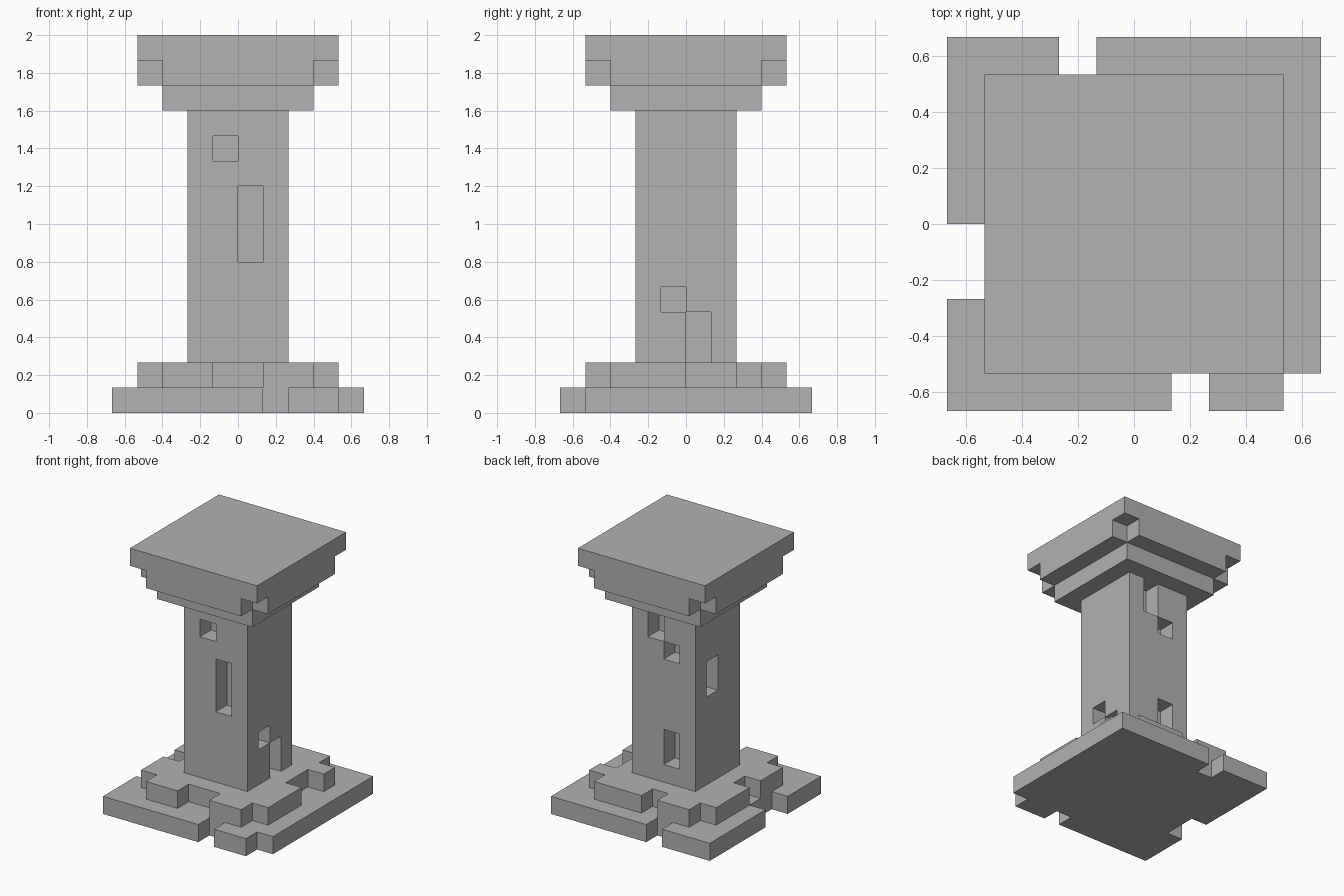
import bpy
import bmesh
from itertools import product
from mathutils import Vector

U = 2 / 15  # size of one stone block

default = bpy.data.objects.get("Cube")
if default:
    bpy.data.objects.remove(default, do_unlink=True)

stone = bpy.data.materials.new("grey_stone")
stone.use_nodes = True
GREY = (0.445, 0.445, 0.445, 1)
stone.diffuse_color = GREY
stone.node_tree.nodes["Principled BSDF"].inputs["Base Color"].default_value = GREY


def cells(x0, x1, y0, y1, z0, z1):
    """All block positions within a box."""
    return set(product(range(x0, x1), range(y0, y1), range(z0, z1)))


def square(half, z0, z1):
    return cells(-half, half, -half, half, z0, z1)


def corners(half, z):
    """The four corner blocks of a square layer."""
    return set(product((-half, half - 1), (-half, half - 1), (z,)))


def build(name, filled):
    """Outer skin of a set of blocks, with flat areas merged."""
    bm = bmesh.new()
    for cell in filled:
        middle = Vector(cell) + Vector((0.5, 0.5, 0.5))
        for axis, sign in product(range(3), (-1, 1)):
            n = Vector((0, 0, 0))
            n[axis] = sign
            if tuple(int(c + d) for c, d in zip(cell, n)) in filled:
                continue
            a = Vector((n.y, n.z, n.x)) / 2
            b = n.cross(a)
            centre = middle + n / 2
            ring = (centre - a - b, centre + a - b, centre + a + b, centre - a + b)
            bm.faces.new([bm.verts.new(p * U) for p in ring])
    bmesh.ops.remove_doubles(bm, verts=bm.verts[:], dist=U / 100)
    bmesh.ops.recalc_face_normals(bm, faces=bm.faces[:])
    bmesh.ops.dissolve_limit(bm, angle_limit=0.01, verts=bm.verts[:], edges=bm.edges[:])
    mesh = bpy.data.meshes.new(name)
    bm.to_mesh(mesh)
    bm.free()
    mesh.materials.append(stone)
    obj = bpy.data.objects.new(name, mesh)
    bpy.context.collection.objects.link(obj)


# Bottom step with broken edges
build("base_slab", square(5, 0, 1)
      - cells(-2, -1, 4, 5, 0, 1)      # back
      - cells(-5, -4, -2, 0, 0, 1)     # -x side
      - cells(1, 2, -5, -4, 0, 1)      # front
      - cells(4, 5, -5, -4, 0, 1))     # front corner

# Second step, corners and a few edge blocks missing
build("upper_step", square(4, 1, 2) - corners(4, 1)
      - cells(-1, 1, -4, -3, 1, 2)     # front
      - cells(3, 4, 0, 2, 1, 2)        # +x side
      - cells(-1, 0, 3, 4, 1, 2)       # back
      - cells(-4, -3, -1, 0, 1, 2))    # -x side

# Shaft with missing blocks one block deep
build("shaft", square(2, 2, 12)
      - cells(0, 1, -2, -1, 6, 9)      # front
      - cells(-1, 0, -2, -1, 10, 11)
      - cells(1, 2, -1, 0, 4, 5)       # +x side
      - cells(1, 2, 0, 1, 2, 4)
      - cells(0, 1, 1, 2, 10, 12)      # back
      - cells(-1, 0, 1, 2, 9, 10)
      - cells(-1, 0, 1, 2, 3, 5)
      - cells(-2, -1, 0, 1, 7, 9))     # -x side

# Widening top
build("capital", square(3, 12, 13))
build("top_slab", square(4, 13, 15) - corners(4, 13))
